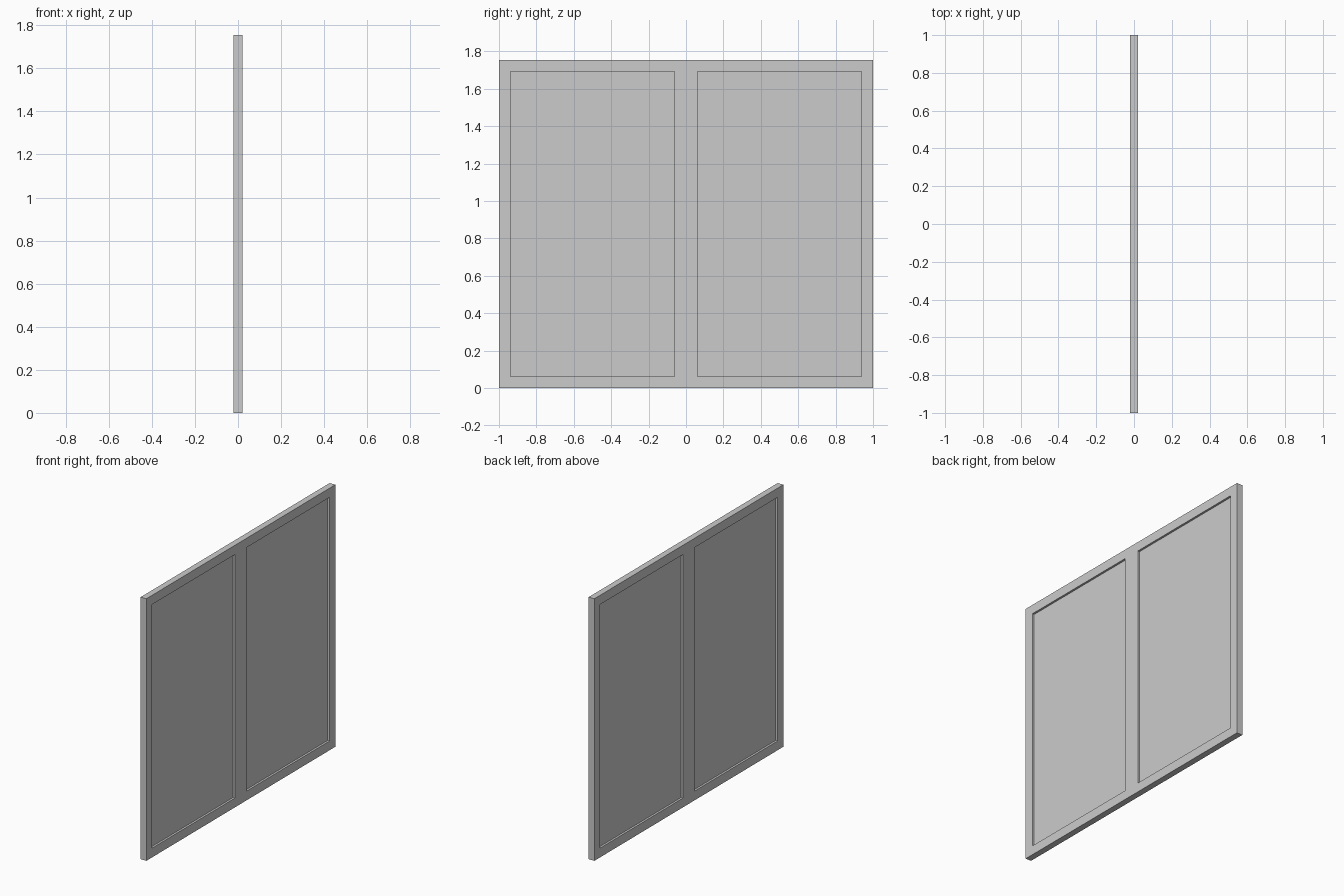
import bpy, bmesh

if "Cube" in bpy.data.objects:
    bpy.data.objects.remove(bpy.data.objects["Cube"])

WIDTH, HEIGHT, DEPTH = 2.0, 1.755, 0.042
BORDER = 0.062         # outer rail and stile width
MULLION = 0.061        # half width of the centre post
PANE_DEPTH = 0.014

ys = [-WIDTH / 2, -WIDTH / 2 + BORDER, -MULLION, MULLION, WIDTH / 2 - BORDER, WIDTH / 2]
zs = [0, BORDER, HEIGHT - BORDER, HEIGHT]


def add_object(name, bm):
    bmesh.ops.recalc_face_normals(bm, faces=bm.faces)
    mesh = bpy.data.meshes.new(name)
    bm.to_mesh(mesh)
    bm.free()
    obj = bpy.data.objects.new(name, mesh)
    bpy.context.collection.objects.link(obj)
    return obj


def slab(name, ys, zs, depth, openings=()):
    """Grid of cells in the YZ plane, minus openings, extruded along x."""
    bm = bmesh.new()
    grid = [[bm.verts.new((-depth / 2, y, z)) for z in zs] for y in ys]
    for i in range(len(ys) - 1):
        for j in range(len(zs) - 1):
            if (i, j) not in openings:
                bm.faces.new((grid[i][j], grid[i + 1][j],
                              grid[i + 1][j + 1], grid[i][j + 1]))
    for v in [v for v in bm.verts if not v.link_faces]:
        bm.verts.remove(v)
    ext = bmesh.ops.extrude_face_region(bm, geom=bm.faces[:], use_keep_orig=True)
    moved = [g for g in ext["geom"] if isinstance(g, bmesh.types.BMVert)]
    bmesh.ops.translate(bm, verts=moved, vec=(depth, 0, 0))
    return add_object(name, bm)


# Frame with two openings
slab("window_frame", ys, zs, DEPTH, openings={(1, 1), (3, 1)})

# Recessed panes, one per opening
for name, i in (("left_pane", 1), ("right_pane", 3)):
    slab(name, ys[i:i + 2], zs[1:3], PANE_DEPTH)
